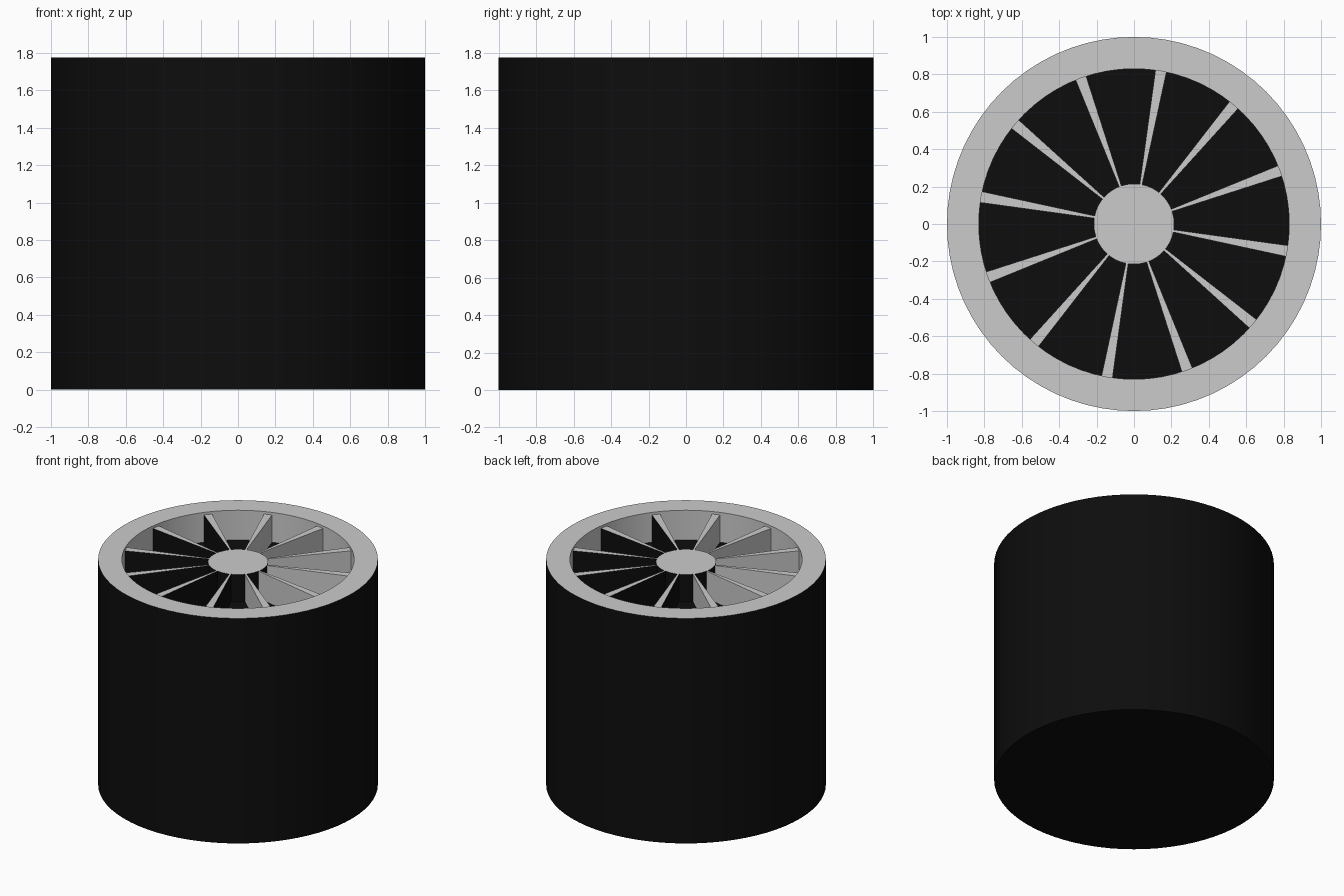
import bpy, bmesh, math

if "Cube" in bpy.data.objects:
    bpy.data.objects.remove(bpy.data.objects["Cube"])

H, TOP, FLOOR = 1.775, 1.755, 1.54   # rim height, spoke height, recess floor
R_IN, R_HUB, SEG = 0.83, 0.215, 72

black = bpy.data.materials.new("black")
black.diffuse_color = (0.004, 0.004, 0.004, 1)
black.use_nodes = True
black.node_tree.nodes["Principled BSDF"].inputs["Base Color"].default_value = black.diffuse_color


def finish(name, bm, dark):
    """Make an object; faces for which dark(face) is true get the black material."""
    bmesh.ops.recalc_face_normals(bm, faces=bm.faces)
    for f in bm.faces:
        f.material_index = 1 if dark(f) else 0
    me = bpy.data.meshes.new(name)
    me.materials.append(None)
    me.materials.append(black)
    bm.to_mesh(me)
    bm.free()
    ob = bpy.data.objects.new(name, me)
    bpy.context.collection.objects.link(ob)
    bpy.ops.object.select_all(action='DESELECT')
    ob.select_set(True)
    bpy.context.view_layer.objects.active = ob
    bpy.ops.object.shade_smooth_by_angle(angle=math.radians(30))
    return ob


def lathe(profile):
    bm = bmesh.new()
    vs = [bm.verts.new((r, 0, z)) for r, z in profile]
    es = [bm.edges.new(p) for p in zip(vs, vs[1:])]
    bmesh.ops.spin(bm, geom=vs + es, cent=(0, 0, 0), axis=(0, 0, 1),
                   angle=math.tau, steps=SEG)
    bmesh.ops.remove_doubles(bm, verts=bm.verts, dist=1e-5)
    return bm


# Drum: black outside, base and recess floor; grey rim and inner wall
drum = lathe([(0, 0), (1, 0), (1, H), (R_IN, H), (R_IN, FLOOR), (0, FLOOR)])


def drum_dark(f):
    c = f.calc_center_median()
    on_rim = c.z > H - 0.01
    inner_wall = abs(f.normal.z) < 0.5 and math.hypot(c.x, c.y) < 0.9
    return not (on_rim or inner_wall)


finish("drum", drum, drum_dark)

# Hub: grey cap with black side
hub = lathe([(R_HUB, FLOOR), (R_HUB, TOP), (0, TOP)])
finish("hub", hub, lambda f: f.normal.z < 0.5)

# Twelve tapered spokes: one side black, the other grey
for i in range(12):
    a = math.radians(20 + 30 * i)
    ca, sa = math.cos(a), math.sin(a)
    outline = [(0.20, -0.006), (R_IN + 0.005, -0.03), (R_IN + 0.005, 0.03), (0.20, 0.006)]
    bm = bmesh.new()
    base = bm.faces.new([bm.verts.new((x * ca - y * sa, x * sa + y * ca, FLOOR))
                         for x, y in outline])
    ext = bmesh.ops.extrude_face_region(bm, geom=[base], use_keep_orig=True)
    for v in ext["geom"]:
        if isinstance(v, bmesh.types.BMVert):
            v.co.z = TOP
    finish(f"spoke_{i + 1}", bm,
           lambda f: abs(f.normal.z) < 0.5 and -f.normal.x * sa + f.normal.y * ca > 0.5)
